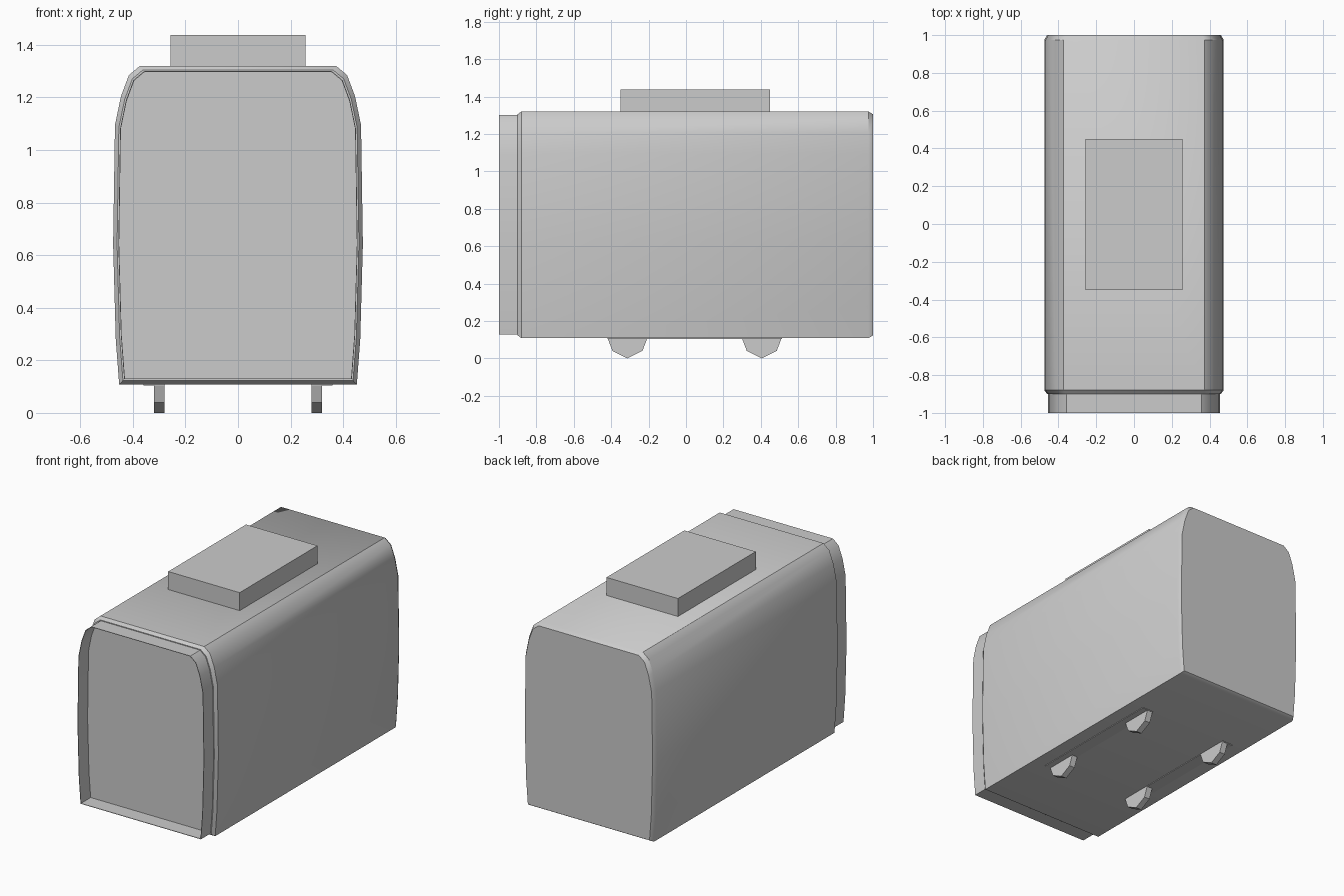
import bpy
import bmesh

cube = bpy.data.objects.get("Cube")
if cube:
    bpy.data.objects.remove(cube, do_unlink=True)

grey = bpy.data.materials.new("light_grey")
grey.use_nodes = True
grey.diffuse_color = (0.6, 0.6, 0.6, 1)
grey.node_tree.nodes["Principled BSDF"].inputs["Base Color"].default_value = (0.6, 0.6, 0.6, 1)


def finish(name, bm, smooth=False, recalc=True):
    if recalc:
        bmesh.ops.recalc_face_normals(bm, faces=bm.faces)
    mesh = bpy.data.meshes.new(name)
    bm.to_mesh(mesh)
    bm.free()
    mesh.materials.append(grey)
    obj = bpy.data.objects.new(name, mesh)
    bpy.context.collection.objects.link(obj)
    if smooth:
        bpy.ops.object.select_all(action='DESELECT')
        obj.select_set(True)
        bpy.context.view_layer.objects.active = obj
        bpy.ops.object.shade_smooth_by_angle(angle=0.6)
    return obj


def box(name, x0, x1, y0, y1, z0, z1):
    bm = bmesh.new()
    bmesh.ops.create_cube(bm, size=1)
    for v in bm.verts:
        v.co.x = x0 + (v.co.x + 0.5) * (x1 - x0)
        v.co.y = y0 + (v.co.y + 0.5) * (y1 - y0)
        v.co.z = z0 + (v.co.z + 0.5) * (z1 - z0)
    return finish(name, bm)


# Half outline of the bulging body, bottom to top
HALF = [(0.452, 0.108), (0.465, 0.28), (0.475, 0.64), (0.468, 1.095),
        (0.445, 1.205), (0.415, 1.285), (0.373, 1.32)]
OUTLINE = HALF + [(-x, z) for x, z in reversed(HALF)]
Z_MID = 0.714


def ring(bm, y, inset, bottom=0.0):
    """Add the outline at depth y, shrunk by inset, never lower than bottom."""
    sx, sz = 1 - inset / 0.475, 1 - inset / 0.606
    return [bm.verts.new((x * sx, y, max(bottom, Z_MID + (z - Z_MID) * sz)))
            for x, z in OUTLINE]


def bridge(bm, a, b):
    for i in range(len(a)):
        j = (i + 1) % len(a)
        bm.faces.new((a[i], a[j], b[j], b[i]))


# Main body with narrow chamfers at both ends
bm = bmesh.new()
loops = [ring(bm, y, i) for y, i in
         ((-0.9, 0.015), (-0.88, 0), (0.975, 0), (1.0, 0.015))]
for a, b in zip(loops, loops[1:]):
    bridge(bm, a, b)
bm.faces.new(loops[0])
bm.faces.new(loops[-1])
finish("body", bm, smooth=True)

# Open rim around the recessed front panel
bm = bmesh.new()
loops = [ring(bm, y, i, 0.125 + i - 0.02) for y, i in
         ((-0.9, 0.02), (-1.0, 0.02), (-1.0, 0.023), (-0.9, 0.023))]
for k in range(4):
    bridge(bm, loops[k], loops[(k + 1) % 4])
finish("front_rim", bm, smooth=True)

# Raised block on the roof
box("top_block", -0.257, 0.257, -0.35, 0.45, 1.3, 1.437)

# Rails and pointed feet beneath
FOOT = [(-0.107, 0.11), (-0.08, 0.04), (0, 0), (0.08, 0.04), (0.107, 0.11)]
for side, sx in (("left", 1), ("right", -1)):
    xs = sorted((sx * 0.28, sx * 0.36))
    box(side + "_rail", xs[0], xs[1], -0.42, 0.513, 0.104, 0.112)
    for end, cy in (("front", -0.313), ("back", 0.405)):
        bm = bmesh.new()
        a, b = [[bm.verts.new((sx * x, cy + y, z)) for y, z in FOOT]
                for x in (0.28, 0.32)]
        bridge(bm, a, b)
        bm.faces.new(a)
        bm.faces.new(b)
        finish(f"{end}_{side}_foot", bm)
